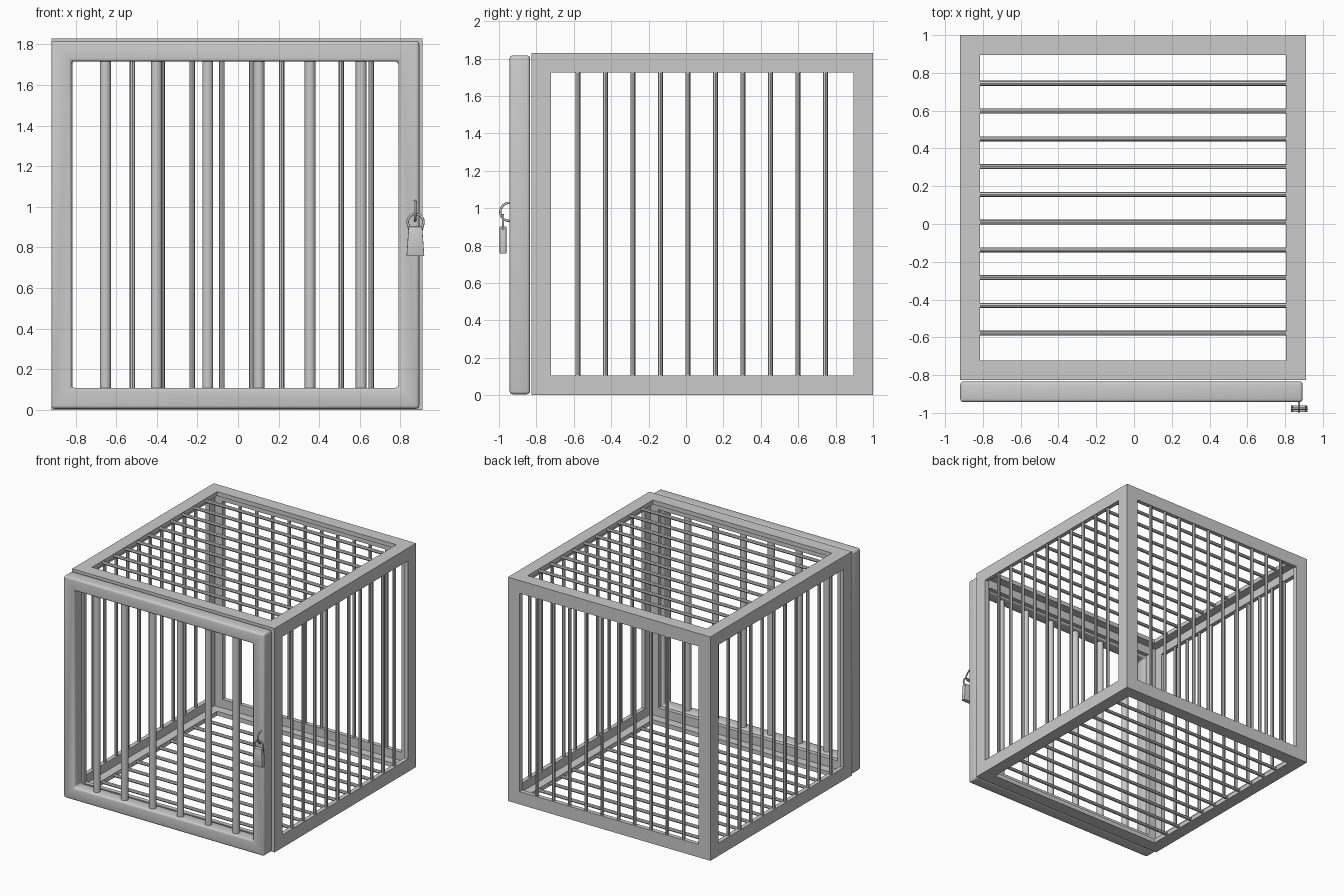
import bpy, math
from mathutils import Vector

if "Cube" in bpy.data.objects:
    bpy.data.objects.remove(bpy.data.objects["Cube"])


def box(name, lo, hi):
    lo, hi = Vector(lo), Vector(hi)
    bpy.ops.mesh.primitive_cube_add(size=1, location=(lo + hi) / 2)
    o = bpy.context.object
    o.name = name
    o.scale = hi - lo
    bpy.ops.object.transform_apply(location=False, rotation=False, scale=True)
    return o


def cut(target, cutter):
    m = target.modifiers.new("cut", 'BOOLEAN')
    m.operation, m.solver, m.object = 'DIFFERENCE', 'EXACT', cutter
    bpy.context.view_layer.objects.active = target
    bpy.ops.object.modifier_apply(modifier=m.name)
    bpy.data.objects.remove(cutter)


def bar(name, a, b, r, sides):
    a, b = Vector(a), Vector(b)
    d = b - a
    bpy.ops.mesh.primitive_cylinder_add(vertices=sides, radius=r, depth=d.length, location=(a + b) / 2)
    o = bpy.context.object
    o.name = name
    o.rotation_euler = d.to_track_quat('Z', 'Y').to_euler()
    if sides > 8:
        bpy.ops.object.shade_smooth_by_angle(angle=math.radians(50))
    return o


def bevel(o, width, segments):
    m = o.modifiers.new("bevel", 'BEVEL')
    m.width, m.segments, m.limit_method = width, segments, 'ANGLE'
    bpy.context.view_layer.objects.active = o
    bpy.ops.object.modifier_apply(modifier=m.name)
    bpy.ops.object.select_all(action='DESELECT')
    o.select_set(True)
    bpy.ops.object.shade_smooth_by_angle(angle=math.radians(35))


def tube(name, points, r, cyclic=False):
    c = bpy.data.curves.new(name, 'CURVE')
    c.dimensions = '3D'
    c.bevel_depth, c.bevel_resolution, c.use_fill_caps = r, 2, True
    s = c.splines.new('POLY')
    s.points.add(len(points) - 1)
    for p, co in zip(s.points, points):
        p.co = (*co, 1)
    s.use_cyclic_u = cyclic
    s.use_smooth = True
    o = bpy.data.objects.new(name, c)
    bpy.context.collection.objects.link(o)


# cage frame of angle iron: thin-walled cube with an opening in every face
X0, X1, Y0, Y1, Z0, Z1, T = -0.92, 0.91, -0.827, 1.0, 0.0, 1.83, 0.105
W = 0.035
frame = box("cage_frame", (X0, Y0, Z0), (X1, Y1, Z1))
for axis in range(3):
    lo = [X0 + T, Y0 + T, Z0 + T]
    hi = [X1 - T, Y1 - T, Z1 - T]
    lo[axis], hi[axis] = -3, 3
    cut(frame, box("opening", lo, hi))
cut(frame, box("hollow", (X0 + W, Y0 + W, Z0 + W), (X1 - W, Y1 - W, Z1 - W)))

# thin bars on the sides, back, top and floor
R, H, S = 0.0135, W / 2, 8
za, zb = Z0 + T - 0.01, Z1 - T + 0.01
xa, xb = X0 + T - 0.01, X1 - T + 0.01
for i in range(10):
    y = -0.578 + 0.147 * i
    x = -0.667 + 0.147 * i
    bar("left_bar", (X0 + H, y, za), (X0 + H, y, zb), R, S)
    bar("right_bar", (X1 - H, y, za), (X1 - H, y, zb), R, S)
    bar("back_bar", (x, Y1 - H, za), (x, Y1 - H, zb), R, S)
    bar("top_bar", (xa, y, Z1 - H), (xb, y, Z1 - H), R, S)
    bar("floor_bar", (xa, y, Z0 + H), (xb, y, Z0 + H), R, S)

# door with rounded edges and thick bars
door = box("door_frame", (-0.92, -0.943, 0.005), (0.893, -0.834, 1.817))
cut(door, box("door_opening", (-0.82, -2, 0.108), (0.79, 0, 1.717)))
bevel(door, 0.016, 3)
for i in range(6):
    x = -0.653 + 0.252 * i
    bar("door_bar", (x, -0.889, 0.09), (x, -0.889, 1.735), 0.027, 20)

# padlock ring fixed in the door
N = 28
tube("lock_ring", [(0.873, -0.945 + 0.048 * math.cos(2 * math.pi * k / N),
                    0.98 + 0.048 * math.sin(2 * math.pi * k / N)) for k in range(N)], 0.006, True)

# padlock shackle
arc = [(0.875 + 0.039 * math.cos(math.pi * (k / 16 * 1.3 - 0.15)), -0.978,
        0.925 + 0.039 * math.sin(math.pi * (k / 16 * 1.3 - 0.15))) for k in range(17)]
tube("padlock_shackle", [(0.905, -0.978, 0.885)] + arc + [(0.845, -0.978, 0.885)], 0.006)

# padlock body, wider at the bottom
body = box("padlock_body", (0.83, -0.996, 0.757), (0.918, -0.961, 0.902))
for v in body.data.vertices:
    if v.co.z > 0:
        v.co.x *= 0.76
bevel(body, 0.003, 2)
